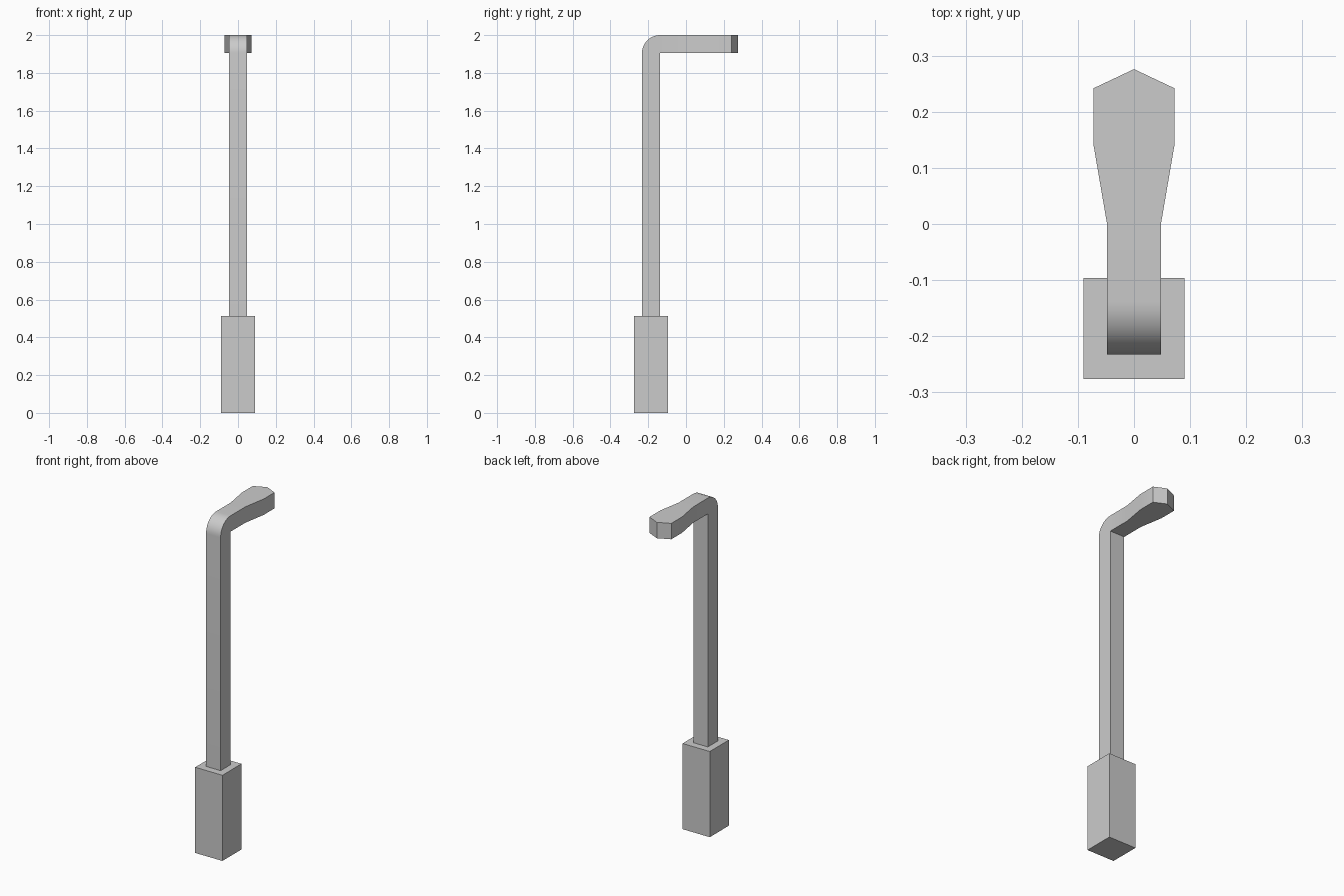
import bpy, bmesh, math

if "Cube" in bpy.data.objects:
    bpy.data.objects.remove(bpy.data.objects["Cube"])


def make_object(name, bm):
    bmesh.ops.remove_doubles(bm, verts=bm.verts, dist=1e-5)
    bmesh.ops.recalc_face_normals(bm, faces=bm.faces)
    mesh = bpy.data.meshes.new(name)
    bm.to_mesh(mesh)
    bm.free()
    obj = bpy.data.objects.new(name, mesh)
    bpy.context.collection.objects.link(obj)
    return obj


# Square handle block
bm = bmesh.new()
bmesh.ops.create_cube(bm, size=1)
bmesh.ops.scale(bm, vec=(0.18, 0.18, 0.512), verts=bm.verts)
bmesh.ops.translate(bm, vec=(0, -0.186, 0.256), verts=bm.verts)
make_object("handle_block", bm)

# Bent shaft: each section is (outer y,z), (inner y,z), half width
T, W = 0.095, 0.048
IY, IZ = -0.138, 1.905
sections = [((IY - T, 0.505), (IY, 0.505), W)]
STEPS = 10
for i in range(STEPS + 1):
    a = math.pi / 2 * i / STEPS
    outer = (IY - T * math.cos(a), IZ + T * math.sin(a))
    sections.append((outer, (IY, IZ), W))

# Flared head with a pointed tip
for y, w in ((0.0, W), (0.14, 0.072), (0.242, 0.072), (0.276, 0.0)):
    sections.append(((y, IZ + T), (y, IZ), w))

bm = bmesh.new()
rings = []
for (oy, oz), (iy, iz), w in sections:
    rings.append([bm.verts.new(p) for p in
                  ((-w, oy, oz), (w, oy, oz), (w, iy, iz), (-w, iy, iz))])
for r, s in zip(rings, rings[1:]):
    for k in range(4):
        n = (k + 1) % 4
        bm.faces.new((r[k], r[n], s[n], s[k]))
bm.faces.new(rings[0])
shaft = make_object("bent_shaft_and_head", bm)

# Smooth bend, sharp edges elsewhere
bpy.context.view_layer.objects.active = shaft
shaft.select_set(True)
bpy.ops.object.shade_smooth_by_angle(angle=math.radians(30))
